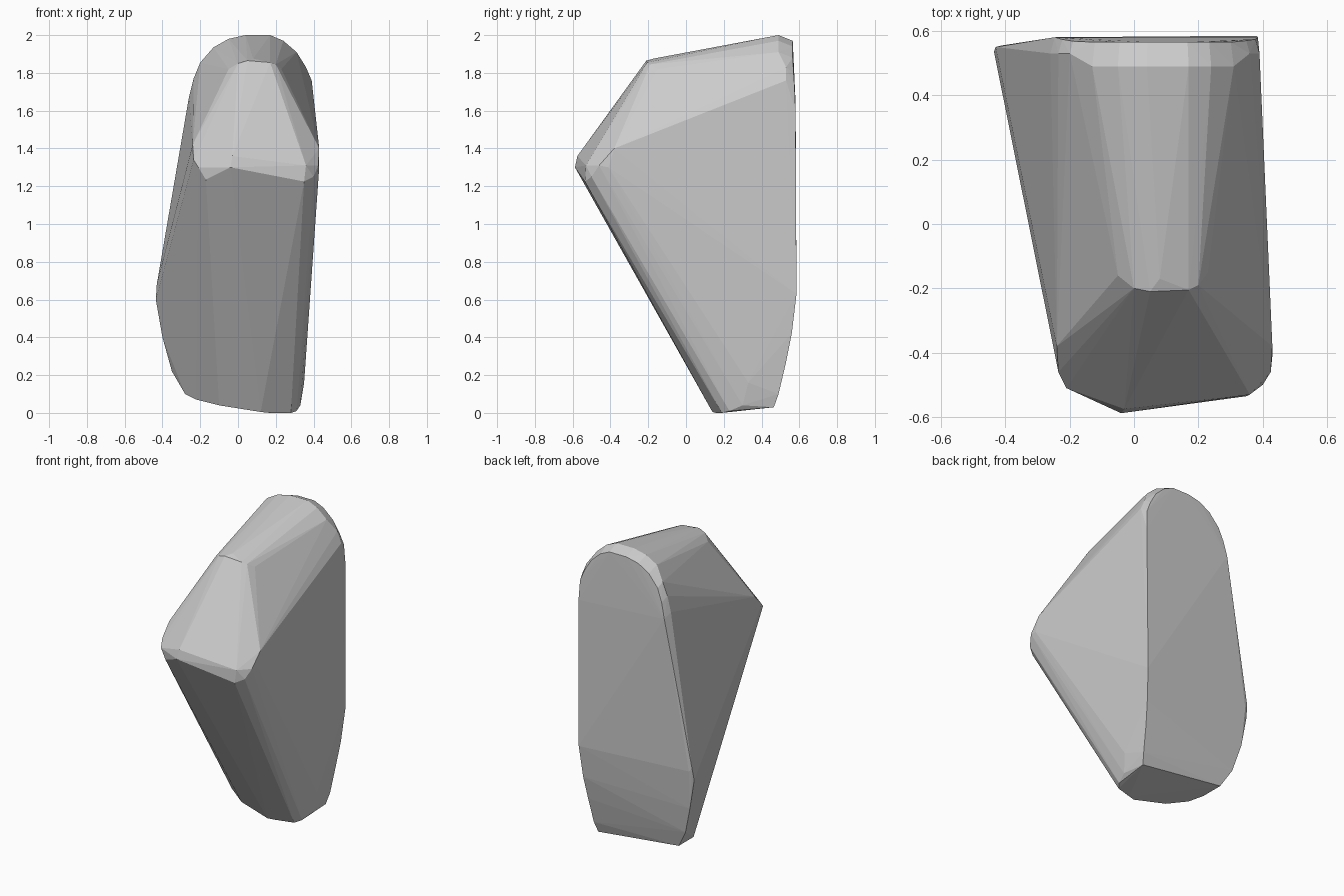
import bpy, bmesh

# Faceted boulder: convex skin over a few cross-section outlines
# rounded crown along the top of the rear slab (outer ring, then inset rear rim)
crown = [(-.26, 1.67), (-.235, 1.77), (-.2, 1.855), (-.13, 1.935), (-.05, 1.98), (.04, 2.0),
         (.17, 2.0), (.24, 1.97), (.31, 1.91), (.36, 1.83), (.39, 1.76)]
points = []
for x, z in crown:
    points.append((x, .53 if z < 1.9 else .49, z))
    points.append((.08 + (x - .08) * .96, .565 + .02 * max(0, (1.9 - z) / .3), z - .03))

# tall rear slab edges
points += [(-.43, .55, .68), (-.435, .535, .6), (-.41, .555, .66), (-.40, .53, .4),
           (-.35, .505, .22), (.385, .58, 1.6), (.38, .585, .63), (.365, .56, .42),
           (.35, .53, .27), (.335, .49, .1)]

# small tilted foot
points += [(.32, .465, .03), (-.28, .475, .1), (-.28, .32, .1), (-.22, .25, .07),
           (-.1, .18, .04), (.12, .14, .005), (.17, .16, 0), (.28, .19, 0),
           (.31, .23, .01), (.33, .3, .04), (.35, .33, .16)]

# front end of the crown
points += [(-.05, -.16, 1.82), (0, -.2, 1.85), (.05, -.21, 1.865), (.08, -.17, 1.876),
           (.17, -.205, 1.855), (.2, -.19, 1.845), (.23, -.15, 1.82)]

# blunt nose ridge
points += [(-.24, -.38, 1.42), (-.235, -.46, 1.34), (-.21, -.51, 1.30), (-.17, -.52, 1.235),
           (-.1, -.56, 1.30), (-.04, -.588, 1.30), (-.03, -.575, 1.36), (.35, -.535, 1.225),
           (.4, -.5, 1.25), (.425, -.46, 1.31), (.43, -.38, 1.4), (.43, -.41, 1.3),
           (.36, -.53, 1.31)]

bm = bmesh.new()
for p in points:
    bm.verts.new(p)
hull = bmesh.ops.convex_hull(bm, input=bm.verts[:])
loose = [v for v in bm.verts if not v.link_faces]
bmesh.ops.delete(bm, geom=loose, context='VERTS')
bmesh.ops.recalc_face_normals(bm, faces=bm.faces[:])
mesh = bpy.data.meshes.new("boulder")
bm.to_mesh(mesh)
bm.free()
boulder = bpy.data.objects.new("boulder", mesh)
bpy.context.collection.objects.link(boulder)
